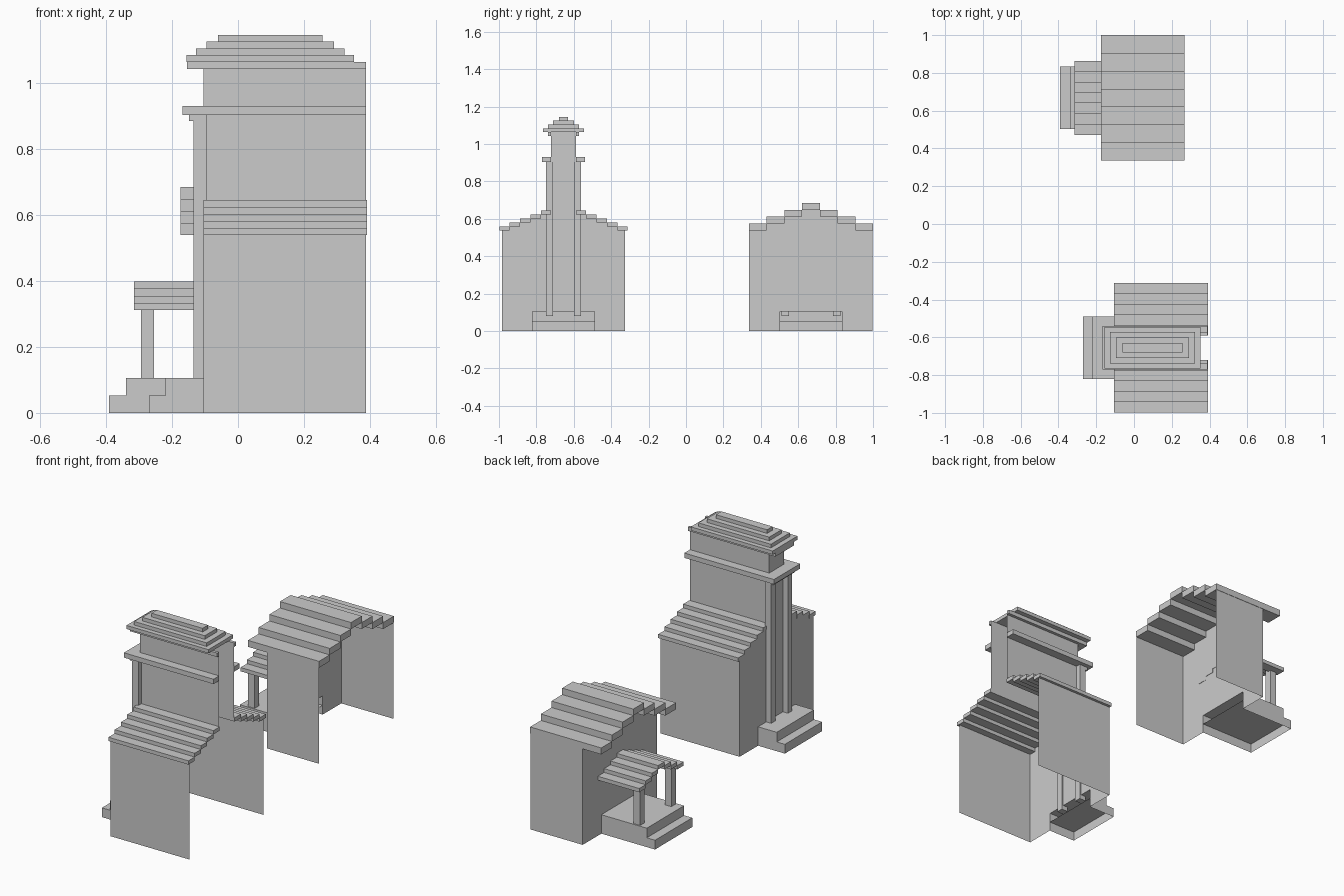
import bpy

if "Cube" in bpy.data.objects:
    bpy.data.objects.remove(bpy.data.objects["Cube"])


def mesh(name, verts, faces):
    me = bpy.data.meshes.new(name)
    me.from_pydata(verts, [], faces)
    me.update()
    ob = bpy.data.objects.new(name, me)
    bpy.context.collection.objects.link(ob)
    return ob


def box(name, x0, x1, y0, y1, z0, z1, open_below=False):
    """Box; open_below leaves out the bottom and the +x back."""
    v = [(x, y, z) for x in (x0, x1) for y in (y0, y1) for z in (z0, z1)]
    f = [(0, 1, 3, 2), (0, 4, 5, 1), (2, 3, 7, 6), (1, 5, 7, 3)]
    if not open_below:
        f += [(4, 6, 7, 5), (0, 2, 6, 4)]
    return mesh(name, v, f)


def side_wall(name, x0, x1, y, z0, z1):
    return mesh(name, [(x0, y, z0), (x1, y, z0), (x1, y, z1), (x0, y, z1)], [(0, 1, 2, 3)])


def stepped_roof(name, x0, x1, yc, half, run, z0, t, ridge):
    """Mirrored slabs climbing from both eaves; the ridge slab is optional."""
    n = 0
    while half - run * n > run * 0.75:
        for s in (-1, 1):
            ya, yb = sorted((yc + s * (half - run * n), yc + s * (half - run * (n + 1))))
            box(f"{name}_step", x0, x1, ya, yb, z0 + t * n, z0 + t * (n + 1))
        n += 1
        if not ridge and n == 5:
            return
    w = half - run * n
    box(f"{name}_ridge", x0, x1, yc - w, yc + w, z0 + t * n, z0 + t * (n + 1))


def facade(name, x, yc, notch, right_half):
    """Street front: right half outline (offset, z) mirrored, notched for the porch."""
    half = [(notch, 0.105), (notch, 0)] + right_half
    pts = [(x, yc + d, z) for d, z in half] + [(x, yc - d, z) for d, z in reversed(half)]
    return mesh(name, pts, [tuple(range(len(pts)))])


def porch_base(name, x0, x1, x2, yc, w):
    """Two stacked platforms, each open below and behind."""
    box(f"{name}_lower", x0, x2, yc - w, yc + w, 0, 0.052, True)
    box(f"{name}_upper", x1, x2, yc - w, yc + w, 0.052, 0.106, True)


def stairs(half, wall, run, z0, t, count):
    """Facade top edge following the underside of a stepped roof."""
    pts = [(wall, 0), (wall, z0)]
    for i in range(1, count):
        d = half - run * i
        pts += [(d, z0 + t * (i - 1)), (d, z0 + t * i)]
    return pts


# Low house
C = 0.668
R = 0.332 * 2 / 7
F = -0.058
stepped_roof("house_roof", -0.174, 0.267, C, 0.332, R, 0.539, 0.0363, True)
facade("house_facade", F, C, 0.165, stairs(0.332, 0.33, R, 0.545, 0.0363, 4))
for s in (-1, 1):
    side_wall("house_side_wall", F, 0.267, C + s * 0.33, 0, 0.545)
    y = C + s * 0.138
    box("house_porch_post", -0.294, -0.254, y - 0.02, y + 0.02, 0.08, 0.33)
porch_base("house_porch_base", -0.391, -0.34, F, C, 0.165)
stepped_roof("house_porch_roof", -0.315, F + 0.002, C, 0.196, 0.056, 0.312, 0.0215, True)

# Tower building: main block
T = -0.655
W = 0.066
stepped_roof("tower_house_roof", -0.105, 0.391, T, 0.343, 0.0554, 0.539, 0.0212, False)
top = stairs(0.343, 0.328, 0.0554, 0.545, 0.0212, 5)
facade("tower_house_facade", -0.104, T, 0.165, top + [(W, 0.63), (W, 1.05)])
porch_base("tower_porch_base", -0.27, -0.22, -0.104, T, 0.165)
for s in (-1, 1):
    side_wall("tower_house_side_wall", -0.104, 0.388, T + s * 0.328, 0, 0.55)
    # Tower walls and tall columns
    side_wall("tower_wall", -0.104, 0.388, T + s * W, 0.625, 1.05)
    y = T + s * 0.074
    box("tower_column", -0.135, -0.095, y - 0.019, y + 0.019, 0.08, 0.905)
    # Cornice bands along the sides
    for name, w, x0, z0, z1 in (("lower_cornice_side", 0.116, -0.168, 0.903, 0.93),
                                ("upper_cornice_side", 0.083, -0.154, 1.042, 1.064)):
        ya, yb = sorted((T + s * W, T + s * w))
        box(name, x0, 0.388, ya, yb, z0, z1)
box("lower_cornice_front", -0.168, -0.098, T - W, T + W, 0.903, 0.93)
box("upper_cornice_front", -0.154, -0.098, T - W, T + W, 1.042, 1.064)
box("column_lintel", -0.149, -0.104, T - 0.093, T + 0.093, 0.885, 0.903)

# Tiered cap
for i, (x0, x1, w) in enumerate(((-0.156, 0.352, 0.11), (-0.127, 0.323, 0.084),
                                 (-0.096, 0.291, 0.055), (-0.061, 0.256, 0.024))):
    z = 1.064 + 0.0203 * i
    box("tower_cap_tier", x0, x1, T - w, T + w, z, z + 0.0203)
